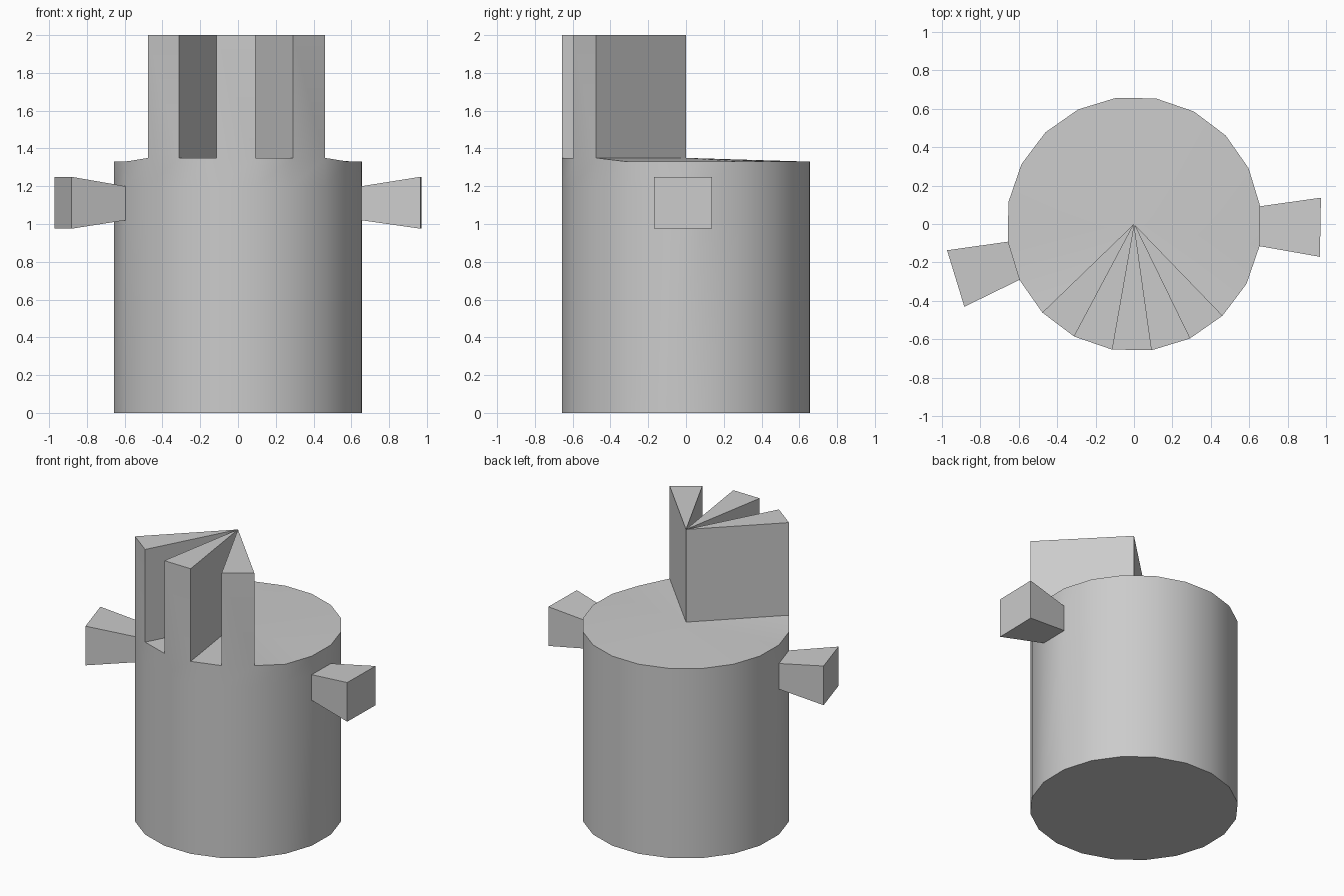
import bpy, bmesh
from math import radians, cos, sin

if "Cube" in bpy.data.objects:
    bpy.data.objects.remove(bpy.data.objects["Cube"])

SIDES, RADIUS, OFFSET = 20, 0.663, 8
RIM_RAISED = range(12, 18)        # rim points under the front battlements
RINGS = (0.0, 1.02, 1.20, 1.33)


def angle(i):
    # index 0 sits at 8 degrees; point 12 = 224 degrees, point 17 = 314
    return radians(OFFSET + 18 * i)


bm = bmesh.new()

# Body wall: stacked rings, with the front of the rim slightly higher
rings = []
for k, z in enumerate(RINGS):
    rings.append([bm.verts.new((RADIUS * cos(angle(i)), RADIUS * sin(angle(i)),
                                1.35 if k == 3 and i in RIM_RAISED else z))
                  for i in range(SIDES)])
wall = {}
for k in range(3):
    for i in range(SIDES):
        j = (i + 1) % SIDES
        wall[k, i] = bm.faces.new((rings[k][i], rings[k][j],
                                   rings[k + 1][j], rings[k + 1][i]))
bm.faces.new(rings[0][::-1])

# Top: fan of wedges around the centre
centre = bm.verts.new((0, 0, 1.35))
fan = [bm.faces.new((rings[3][i], rings[3][(i + 1) % SIDES], centre))
       for i in range(SIDES)]


def extrude(face):
    return bmesh.ops.extrude_discrete_faces(bm, faces=[face])["faces"][0]


# Three upright wedges along the front
for i in (12, 14, 16):
    for v in extrude(fan[i]).verts:
        v.co.z = 2.0

# Flared side handles
for i in (19, 10):
    for v in extrude(wall[1, i]).verts:
        v.co.x *= 0.982 / RADIUS
        v.co.y *= 0.982 / RADIUS
        v.co.z = 0.975 if v.co.z < 1.1 else 1.25

bmesh.ops.recalc_face_normals(bm, faces=bm.faces)
mesh = bpy.data.meshes.new("tower_with_handles")
bm.to_mesh(mesh)
bm.free()
tower = bpy.data.objects.new("tower_with_handles", mesh)
bpy.context.collection.objects.link(tower)
bpy.context.view_layer.objects.active = tower
tower.select_set(True)
bpy.ops.object.shade_smooth_by_angle(angle=radians(30))
